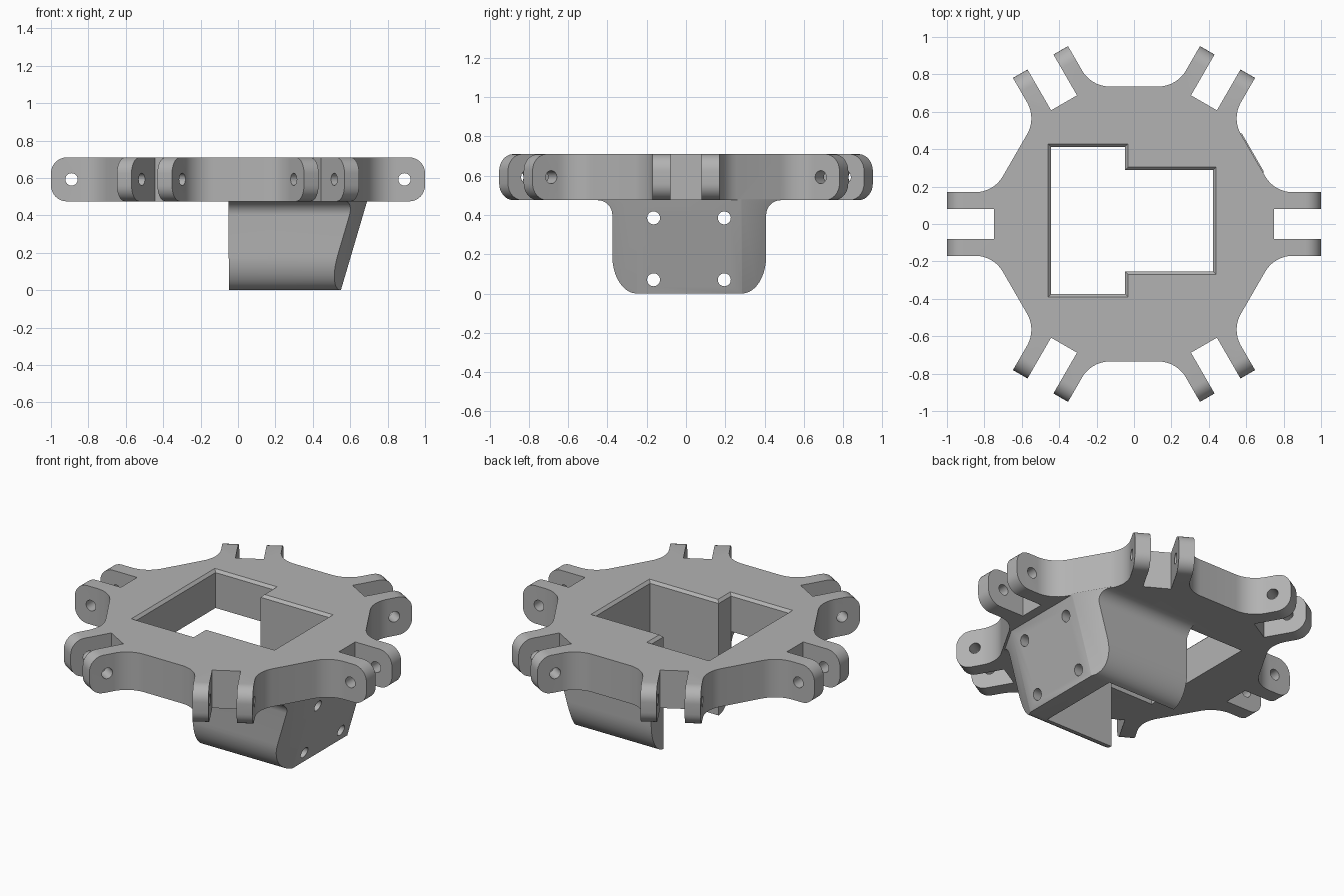
import bpy, bmesh, math
from mathutils import Vector, Matrix

if "Cube" in bpy.data.objects:
    bpy.data.objects.remove(bpy.data.objects["Cube"], do_unlink=True)

Z0, Z1 = 0.475, 0.71            # plate underside and top
APOTHEM, FILLET = 0.735, 0.17   # hexagon size, fillet beside each lug

grey = bpy.data.materials.new("plain grey")
grey.use_nodes = True
grey.diffuse_color = (0.45, 0.45, 0.45, 1)
grey.node_tree.nodes["Principled BSDF"].inputs["Base Color"].default_value = grey.diffuse_color


def finish(name, bm):
    bmesh.ops.recalc_face_normals(bm, faces=bm.faces)
    mesh = bpy.data.meshes.new(name)
    bm.to_mesh(mesh)
    bm.free()
    mesh.materials.append(grey)
    ob = bpy.data.objects.new(name, mesh)
    bpy.context.collection.objects.link(ob)
    return ob


def loft(loops):
    """Closed solid through matching loops of 3D points."""
    bm = bmesh.new()
    rings = [[bm.verts.new(p) for p in loop] for loop in loops]
    for a, b in zip(rings, rings[1:]):
        for i in range(len(a)):
            j = (i + 1) % len(a)
            bm.faces.new((a[i], a[j], b[j], b[i]))
    bm.faces.new(rings[0])
    bm.faces.new(rings[-1])
    bmesh.ops.recalc_face_normals(bm, faces=bm.faces)
    return bm


def arc(cx, cy, rx, ry, a0, a1, n=10):
    angles = [math.radians(a0 + (a1 - a0) * i / n) for i in range(n + 1)]
    return [(cx + rx * math.cos(a), cy + ry * math.sin(a)) for a in angles]


def combine(target, other, operation):
    mod = target.modifiers.new("combine", 'BOOLEAN')
    mod.object, mod.operation, mod.solver = other, operation, 'EXACT'
    bpy.context.view_layer.objects.active = target
    bpy.ops.object.modifier_apply(modifier=mod.name)
    bpy.data.objects.remove(other, do_unlink=True)


def drill(target, centre, axis, length, radius=0.033):
    bm = bmesh.new()
    turn = Vector(axis).to_track_quat('Z', 'Y').to_matrix().to_4x4()
    bmesh.ops.create_cone(bm, cap_ends=True, segments=24, radius1=radius, radius2=radius,
                          depth=length, matrix=Matrix.Translation(centre) @ turn)
    combine(target, finish("drill_cutter", bm), 'DIFFERENCE')


# Hexagonal plate with six forked lugs
root = (APOTHEM - 0.17 * 0.5) / math.cos(math.radians(30))
half = [(0.748, 0.08), (1, 0.08), (1, 0.17)]
half += arc(root + FILLET * math.tan(math.radians(30)), 0.17 + FILLET,
            FILLET, FILLET, -90, -150)
sector = [(r, -t) for r, t in reversed(half)] + half
outline = []
for k in range(6):
    c, s = math.cos(k * math.pi / 3), math.sin(k * math.pi / 3)
    outline += [(r * c - t * s, r * s + t * c) for r, t in sector]
bm = loft([[(x, y, z) for x, y in outline] for z in (Z0, Z1)])
tips = [e for e in bm.edges
        if all(v.co.xy.length > 0.95 for v in e.verts)
        and abs(e.verts[0].co.z - e.verts[1].co.z) < 0.001]
bmesh.ops.bevel(bm, geom=tips, offset=0.085, segments=8, profile=0.5, affect='EDGES')
bracket = finish("hub_bracket", bm)

# Hanging mount: rounded trough section, flared where it meets the plate
lo, hi = -0.375, 0.408
section = [(-0.45, Z0 + 0.005)]
section += arc(lo - 0.075, Z0 - 0.075, 0.075, 0.075, 90, 0)
section += arc(-0.25, 0.19, -0.25 - lo, 0.19, 180, 270)
section += arc(0.285, 0.19, hi - 0.285, 0.19, 270, 360)
section += arc(hi + 0.075, Z0 - 0.075, 0.075, 0.075, 180, 90)
section += [(hi + 0.075, Z0 + 0.005)]
bm = loft([[(x, y, z) for y, z in section] for x in (-0.05, 0.9)])

# Slanted front panel and its two angled cheeks
slant = Vector((0.14, 0, Z0))
for y, across in ((0, (0, 1, 0)), (-0.25, (0.577, 1, 0)), (0.285, (-0.577, 1, 0))):
    normal = Vector(across).cross(slant)
    if normal.x < 0:
        normal.negate()
    bmesh.ops.bisect_plane(bm, geom=bm.verts[:] + bm.edges[:] + bm.faces[:],
                           plane_co=(0.69, y, Z0), plane_no=normal.normalized(),
                           clear_outer=True)
    bmesh.ops.holes_fill(bm, edges=[e for e in bm.edges if e.is_boundary], sides=0)
combine(bracket, finish("mount", bm), 'UNION')


# Stepped opening through everything, chamfered at the top rim
def opening(o, z):
    left, step, right = -0.443 - o, -0.047 + o, 0.423 + o
    pts = [(left, -0.374 - o), (step, -0.374 - o), (step, -0.253 - o), (right, -0.253 - o),
           (right, 0.289 + o), (step, 0.289 + o), (step, 0.413 + o), (left, 0.413 + o)]
    return [(x, y, z) for x, y in pts]


cutter = loft([opening(0, -0.1), opening(0, Z1 - 0.016),
               opening(0.016, Z1), opening(0.016, Z1 + 0.1)])
combine(bracket, finish("opening_cutter", cutter), 'DIFFERENCE')

# Pin holes through the lugs
for k in range(6):
    c, s = math.cos(k * math.pi / 3), math.sin(k * math.pi / 3)
    drill(bracket, (0.89 * c, 0.89 * s, (Z0 + Z1) / 2), (-s, c, 0), 0.5)

# Screw holes through the slanted panel
for y in (-0.165, 0.195):
    for z in (0.07, 0.385):
        drill(bracket, (0.6, y, z), (1, 0, 0), 0.6)

# Smooth curves, crisp edges
bpy.ops.object.select_all(action='DESELECT')
bracket.select_set(True)
bpy.context.view_layer.objects.active = bracket
bpy.ops.object.shade_smooth_by_angle(angle=math.radians(30))
